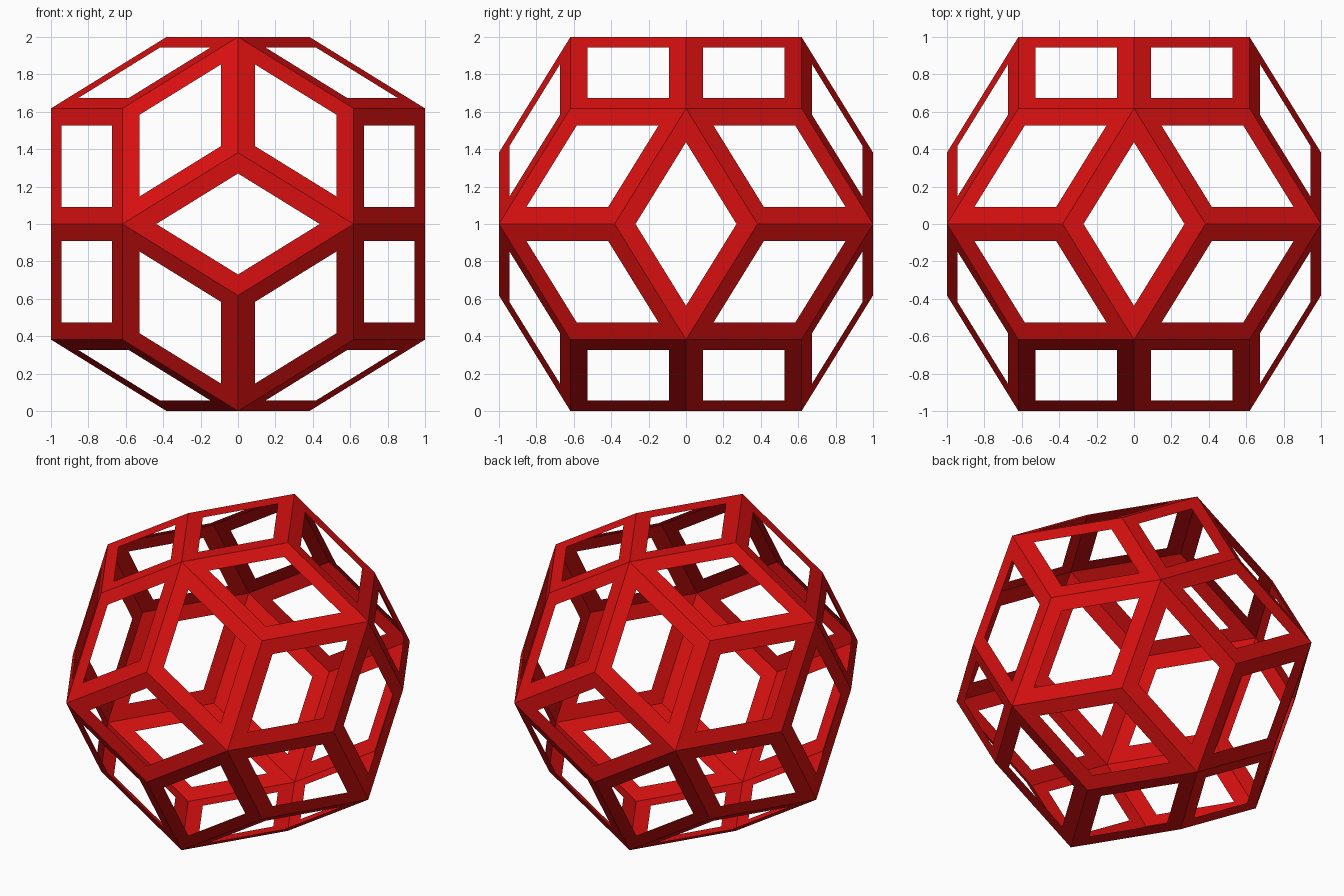
import bpy, bmesh, math
from mathutils import Vector

cube = bpy.data.objects.get("Cube")
if cube:
    bpy.data.objects.remove(cube, do_unlink=True)

# Red material
red = bpy.data.materials.new("red")
red.use_nodes = True
colour = (0.68, 0.005, 0.005, 1.0)
red.diffuse_color = colour
red.node_tree.nodes["Principled BSDF"].inputs["Base Color"].default_value = colour

# Corner points of a thirty-sided rhombic solid, from golden ratio lengths
A = (math.sqrt(5) - 1) / 2      # half the long diagonal
B = 1 - A                       # half the short diagonal
HOLE = 0.707                    # opening size relative to its face
signs = (-1, 1)
points = [Vector((A * i, A * j, A * k)) for i in signs for j in signs for k in signs]
for i in signs:
    for j in signs:
        for p in ((A * i, j, 0), (0, i, B * j)):
            points += [Vector(p[n:] + p[:n]) for n in range(3)]

# Solid shell with flat rhombic faces
bm = bmesh.new()
for p in points:
    bm.verts.new(p + Vector((0, 0, 1)))
bmesh.ops.convex_hull(bm, input=bm.verts[:])
bmesh.ops.dissolve_limit(bm, angle_limit=math.radians(5), verts=bm.verts[:], edges=bm.edges[:])
bmesh.ops.recalc_face_normals(bm, faces=bm.faces[:])

# Inset every face and open it, leaving a thin frame
openings = bm.faces[:]
inradius = A * B / math.hypot(A, B)
bmesh.ops.inset_individual(bm, faces=openings, thickness=inradius * (1 - HOLE), use_even_offset=True)
bmesh.ops.delete(bm, geom=openings, context='FACES_ONLY')

mesh = bpy.data.meshes.new("rhombic_frame")
bm.to_mesh(mesh)
bm.free()
mesh.materials.append(red)
frame = bpy.data.objects.new("rhombic_frame", mesh)
bpy.context.collection.objects.link(frame)
